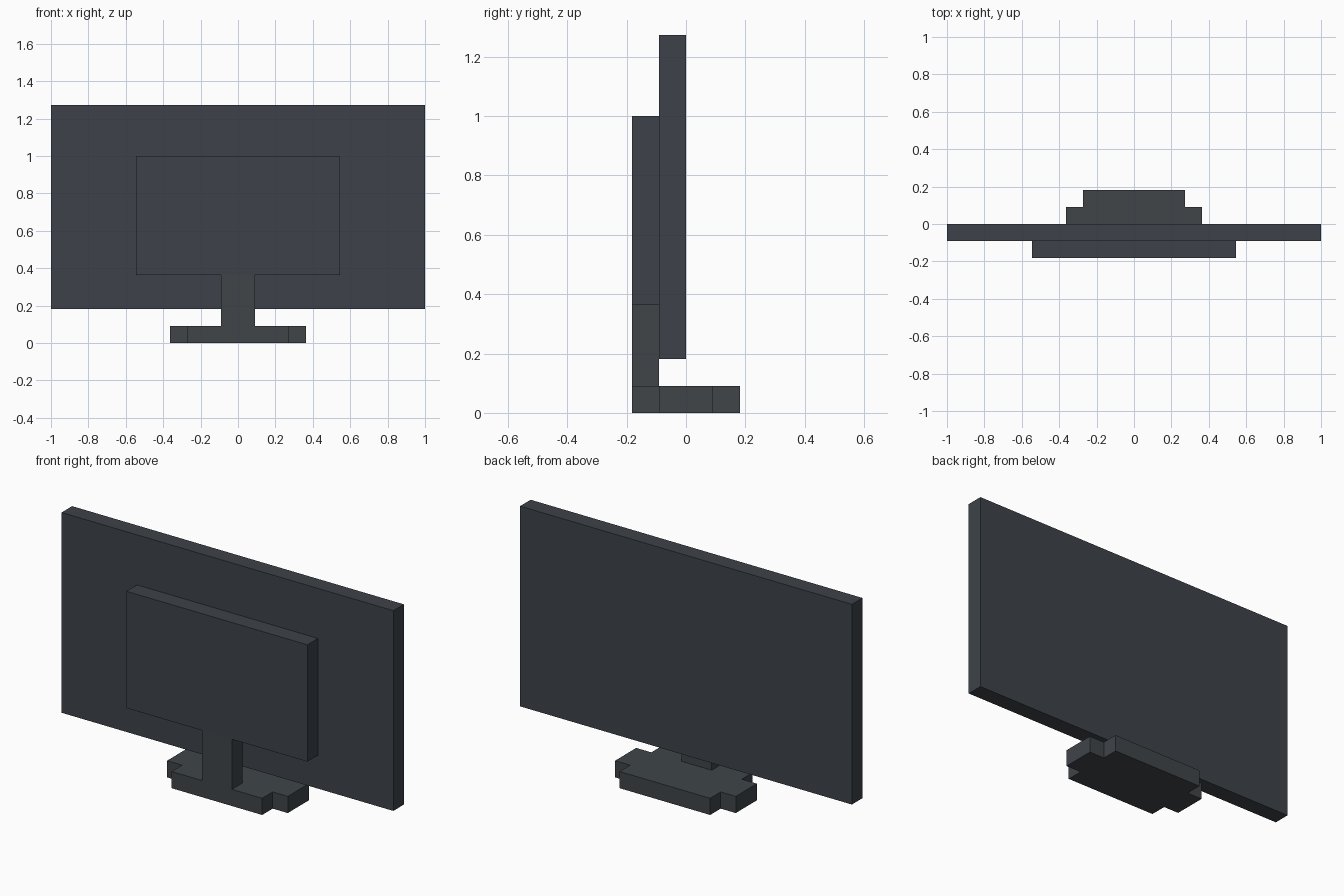
import bpy
import bmesh

cube = bpy.data.objects.get("Cube")
if cube:
    bpy.data.objects.remove(cube, do_unlink=True)

U = 1 / 11  # the whole model sits on this grid step


def make_material(name, colour):
    mat = bpy.data.materials.new(name)
    mat.use_nodes = True
    mat.diffuse_color = colour
    bsdf = mat.node_tree.nodes["Principled BSDF"]
    bsdf.inputs["Base Color"].default_value = colour
    bsdf.inputs["Roughness"].default_value = 0.8
    return mat


slate = make_material("dark slate", (0.047, 0.055, 0.067, 1))
charcoal = make_material("dark charcoal", (0.050, 0.059, 0.066, 1))


def prism(name, outline, offset, mat):
    """Extrude an outline by one grid step along the axis given as None."""
    axis = offset.index(None)
    start = outline[0]
    mesh = bpy.data.meshes.new(name)
    bm = bmesh.new()
    verts = [bm.verts.new([c * U for c in p]) for p in outline]
    face = bm.faces.new(verts)
    result = bmesh.ops.extrude_face_region(bm, geom=[face])
    step = [0, 0, 0]
    step[axis] = U
    moved = [g for g in result["geom"] if isinstance(g, bmesh.types.BMVert)]
    bmesh.ops.translate(bm, verts=moved, vec=step)
    bmesh.ops.recalc_face_normals(bm, faces=bm.faces)
    bm.to_mesh(mesh)
    bm.free()
    mesh.materials.append(mat)
    obj = bpy.data.objects.new(name, mesh)
    bpy.context.collection.objects.link(obj)
    return obj


def upright(name, half_width, y, bottom, top, mat):
    """Upright slab, one step deep, starting at y."""
    w = half_width
    outline = [(-w, y, bottom), (w, y, bottom), (w, y, top), (-w, y, top)]
    return prism(name, outline, (0, None, 0), mat)


# Screen panel, mounting housing and neck
upright("screen_panel", 11, -1, 2, 14, slate)
upright("mount_housing", 6, -2, 4, 11, slate)
upright("stand_neck", 1, -2, 1, 4, charcoal)

# Foot plate with a square notch at each corner
quarter = [(4, 1), (3, 1), (3, 2)]
outline = []
for sx, sy in ((1, 1), (-1, 1), (-1, -1), (1, -1)):
    corner = quarter if sx * sy > 0 else quarter[::-1]
    outline += [(sx * x, sy * y, 0) for x, y in corner]
prism("stand_foot", outline, (0, 0, None), charcoal)
